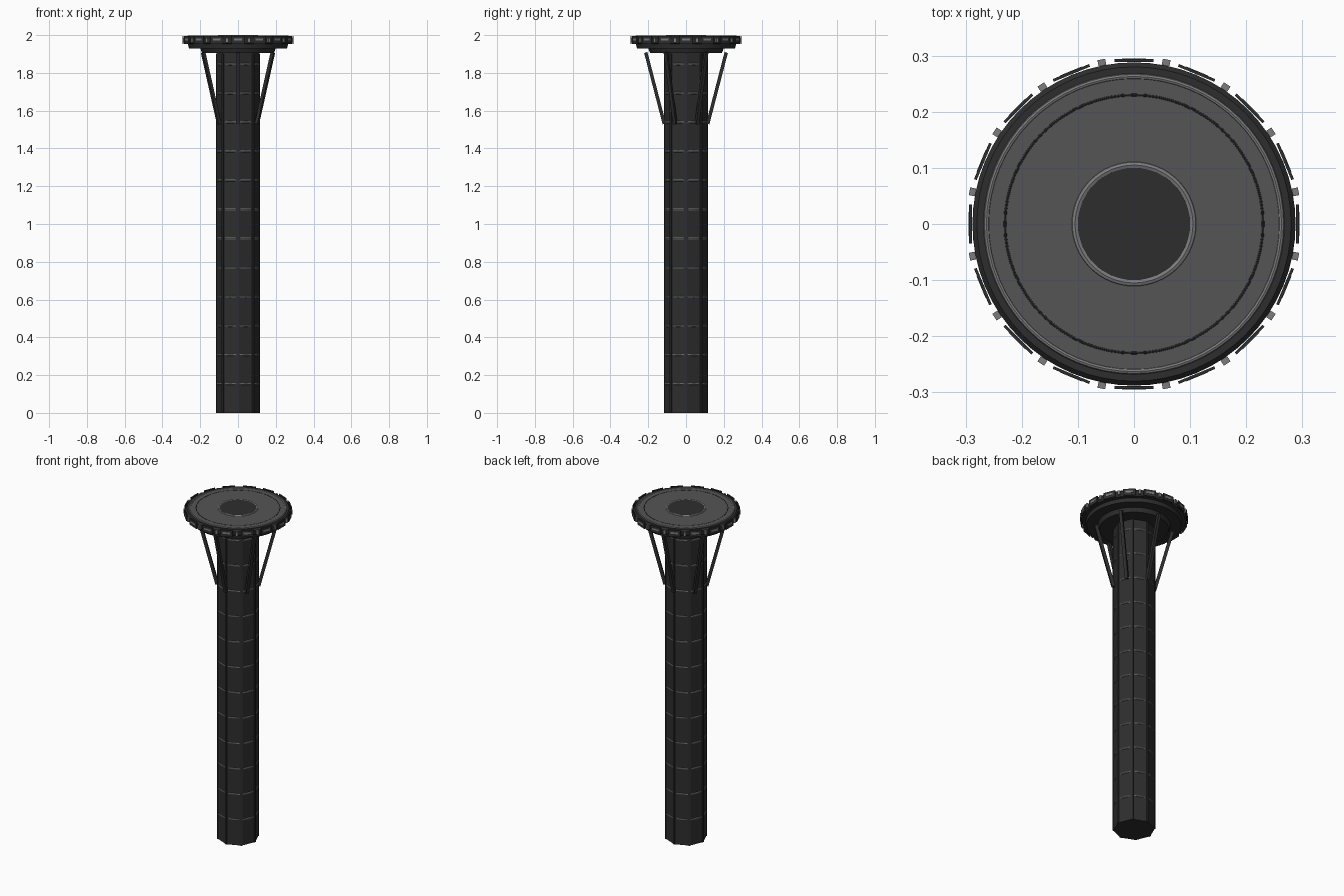
import bpy, bmesh
from math import pi, cos, sin
from mathutils import Vector, Matrix

if "Cube" in bpy.data.objects:
    bpy.data.objects.remove(bpy.data.objects["Cube"])


def material(name, v):
    m = bpy.data.materials.new(name)
    m.diffuse_color = (v, v, v * 1.03, 1)
    m.use_nodes = True
    m.node_tree.nodes["Principled BSDF"].inputs["Base Color"].default_value = m.diffuse_color
    return m


DARK = material("dark_metal", 0.027)
MID = material("mid_metal", 0.09)
LIGHT = material("light_metal", 0.2)


def finish(name, bm, mat, smooth=False):
    bmesh.ops.recalc_face_normals(bm, faces=bm.faces[:])
    me = bpy.data.meshes.new(name)
    bm.to_mesh(me)
    bm.free()
    me.materials.append(mat)
    ob = bpy.data.objects.new(name, me)
    bpy.context.collection.objects.link(ob)
    if smooth:
        bpy.ops.object.select_all(action='DESELECT')
        ob.select_set(True)
        bpy.context.view_layer.objects.active = ob
        bpy.ops.object.shade_smooth_by_angle(angle=0.6)
    return ob


def lathe(name, profile, mat, sides=64, closed=False, smooth=True):
    """Revolve (radius, z) points about z; closed makes a ring."""
    bm = bmesh.new()
    rows = [[bm.verts.new((r * cos(2 * pi * i / sides), r * sin(2 * pi * i / sides), z))
             for i in range(sides)] for r, z in profile]
    pairs = list(zip(rows, rows[1:]))
    if closed:
        pairs.append((rows[-1], rows[0]))
    else:
        bm.faces.new(rows[0])
        bm.faces.new(rows[-1])
    for a, b in pairs:
        for i in range(sides):
            j = (i + 1) % sides
            bm.faces.new((a[i], a[j], b[j], b[i]))
    return finish(name, bm, mat, smooth)


def ring(name, radius, z, minor, mat):
    prof = [(radius + minor * cos(k * pi / 4), z + minor * sin(k * pi / 4)) for k in range(8)]
    return lathe(name, prof, mat, 64, True)


def radial_boxes(name, count, start, radius, z, size, mat):
    """Boxes around the axis; size = (radial, tangential, height)."""
    bm = bmesh.new()
    for i in range(count):
        m = (Matrix.Rotation(start + 2 * pi * i / count, 4, 'Z')
             @ Matrix.Translation((radius, 0, z)) @ Matrix.Diagonal((*size, 1)))
        bmesh.ops.create_cube(bm, size=1, matrix=m)
    return finish(name, bm, mat)


# Octagonal shaft with edge ribs and round bands showing through the flats
lathe("shaft", [(0.115, 0), (0.115, 1.93)], DARK, 8, smooth=False)
radial_boxes("shaft_ribs", 8, 0, 0.112, 0.95, (0.010, 0.012, 1.9), DARK)
for i in range(1, 13):
    ring(f"shaft_band_{i}", 0.106, i * 2 / 13, 0.006, LIGHT)

# Stepped head
lathe("head", [(0.19, 1.905), (0.20, 1.93), (0.26, 1.93), (0.265, 1.952),
               (0.283, 1.955), (0.288, 1.965), (0.288, 1.985), (0.28, 1.994),
               (0.265, 1.994)], DARK)
lathe("deck", [(0.262, 1.985), (0.262, 1.996)], MID)
ring("deck_edge_ring", 0.263, 1.994, 0.005, LIGHT)
ring("deck_groove_ring", 0.23, 1.9945, 0.003, DARK)
ring("hub_ring", 0.105, 1.993, 0.007, LIGHT)
lathe("hub_disc", [(0.1, 1.98), (0.1, 1.998)], DARK)

# Rim panels, their light strips and the blocks between them
radial_boxes("rim_panels", 16, 0, 0.2915, 1.974, (0.005, 0.07, 0.04), DARK)
radial_boxes("rim_lights", 16, 0, 0.2935, 1.976, (0.003, 0.042, 0.011), LIGHT)
radial_boxes("rim_blocks", 16, pi / 16, 0.2935, 1.974, (0.011, 0.014, 0.024), LIGHT)

# Six slanted struts under the head
bm = bmesh.new()
for i in range(6):
    low, high = Vector((0.115, 0, 1.53)), Vector((0.213, 0, 1.908))
    d = high - low
    m = (Matrix.Rotation(pi / 6 + i * pi / 3, 4, 'Z') @ Matrix.Translation((low + high) / 2)
         @ d.to_track_quat('Z', 'Y').to_matrix().to_4x4()
         @ Matrix.Diagonal((0.018, 0.018, d.length, 1)))
    bmesh.ops.create_cube(bm, size=1, matrix=m)
finish("struts", bm, DARK)
